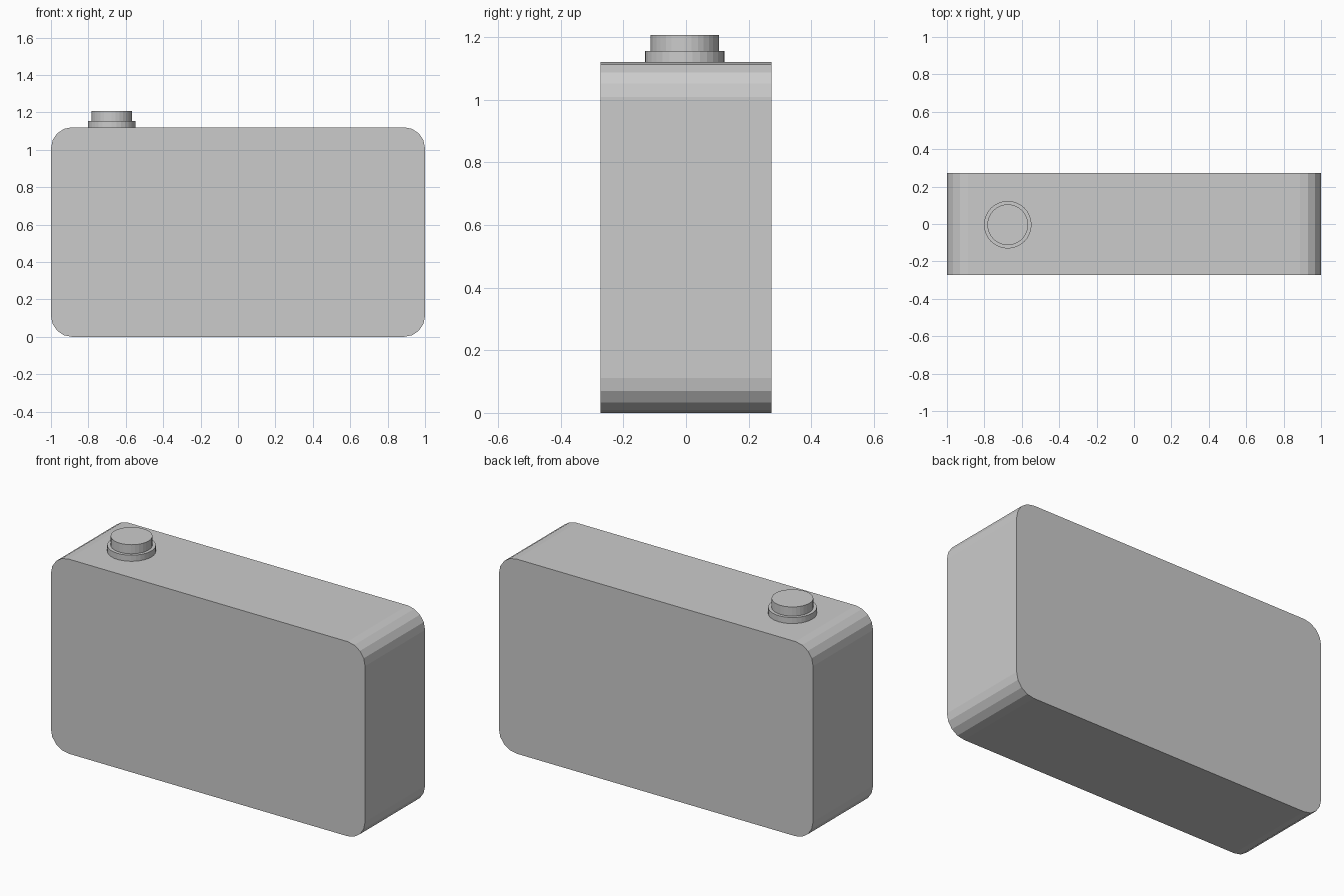
import bpy, bmesh, math

if "Cube" in bpy.data.objects:
    bpy.data.objects.remove(bpy.data.objects["Cube"])

W, D, H, R, SEG = 1.0, 0.273, 1.12, 0.112, 4


def new_object(name, bm):
    bmesh.ops.recalc_face_normals(bm, faces=bm.faces[:])
    mesh = bpy.data.meshes.new(name)
    bm.to_mesh(mesh)
    bm.free()
    obj = bpy.data.objects.new(name, mesh)
    bpy.context.collection.objects.link(obj)
    return obj


def disc(name, radius, z0, z1, x=-0.675, y=-0.004, sides=32):
    bm = bmesh.new()
    bmesh.ops.create_cone(bm, cap_ends=True, segments=sides, radius1=radius,
                          radius2=radius, depth=z1 - z0)
    bmesh.ops.translate(bm, verts=bm.verts[:], vec=(x, y, (z0 + z1) / 2))
    return new_object(name, bm)


# Body: rounded rectangle profile extruded front to back
bm = bmesh.new()
corners = [(W - R, H - R), (-W + R, H - R), (-W + R, R), (W - R, R)]
profile = []
for i, (cx, cz) in enumerate(corners):
    for k in range(SEG + 1):
        a = math.pi / 2 * (i + k / SEG)
        profile.append(bm.verts.new((cx + R * math.cos(a), -D, cz + R * math.sin(a))))
front = bm.faces.new(profile)
ext = bmesh.ops.extrude_face_region(bm, geom=[front], use_keep_orig=True)
bmesh.ops.translate(bm, vec=(0, 2 * D, 0),
                    verts=[g for g in ext["geom"] if isinstance(g, bmesh.types.BMVert)])
new_object("camera_body", bm)

# Shutter button: wide collar with a narrower cap on top
disc("button_collar", 0.127, H - 0.02, 1.155)
disc("button_cap", 0.109, H - 0.02, 1.207)
